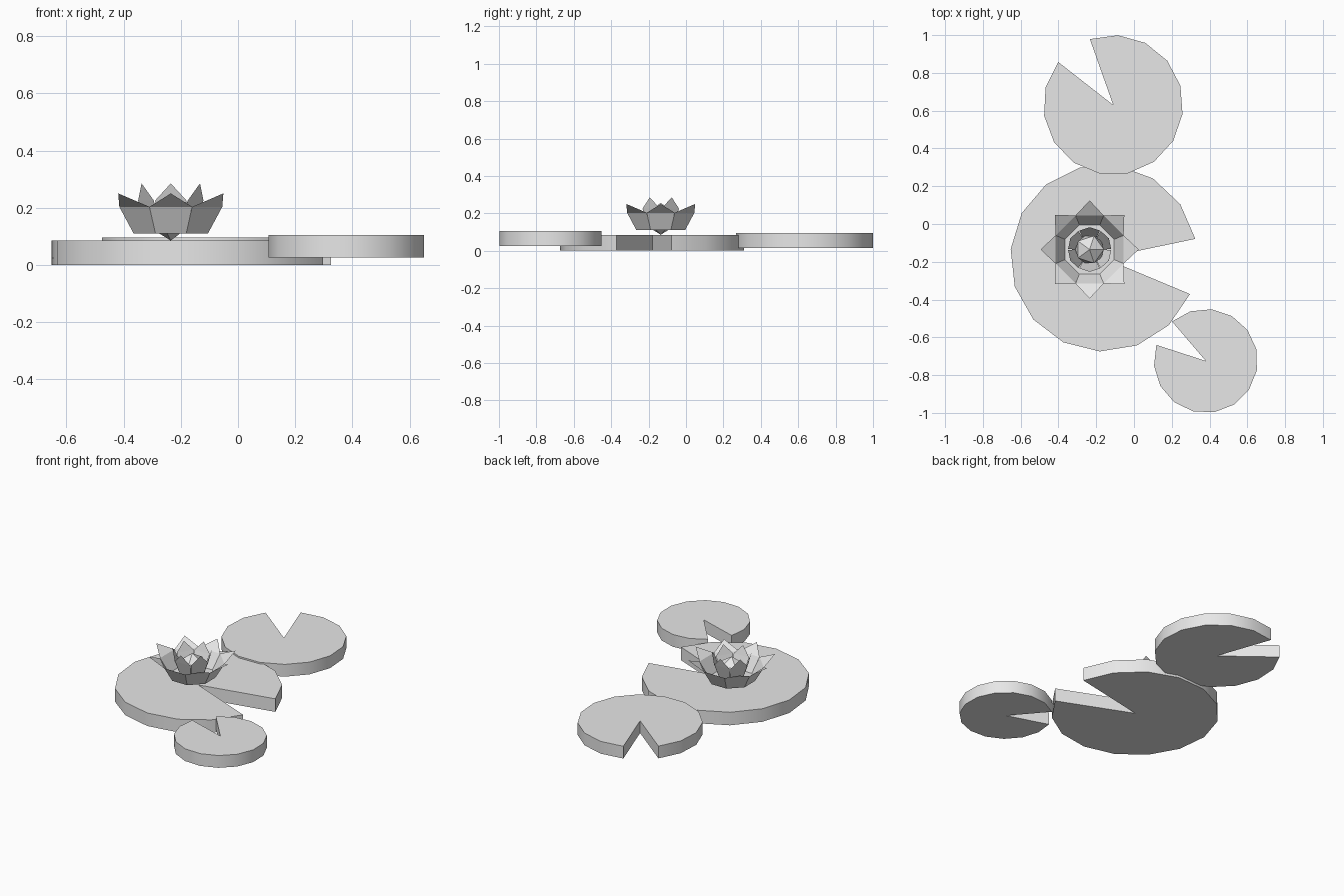
import bpy, bmesh
from math import sin, cos, radians, tau, pi
from mathutils import Matrix, Vector

cube = bpy.data.objects.get("Cube")
if cube:
    bpy.data.objects.remove(cube, do_unlink=True)

# Single plain material
grey = bpy.data.materials.new("plain_grey")
grey.use_nodes = True
colour = (0.8, 0.8, 0.8, 1)
grey.diffuse_color = colour
grey.node_tree.nodes["Principled BSDF"].inputs["Base Color"].default_value = colour


def add_object(name, bm, smooth=False):
    mesh = bpy.data.meshes.new(name)
    bm.to_mesh(mesh)
    bm.free()
    mesh.materials.append(grey)
    obj = bpy.data.objects.new(name, mesh)
    bpy.context.collection.objects.link(obj)
    if smooth:
        bpy.ops.object.select_all(action="DESELECT")
        obj.select_set(True)
        bpy.context.view_layer.objects.active = obj
        bpy.ops.object.shade_smooth_by_angle(angle=radians(30))
    return obj


def lily_pad(name, x, y, z, radius, start, sweep, thickness=0.08, sides=14):
    """Thick disc with a wedge notch whose point is the centre."""
    bm = bmesh.new()
    outline = [bm.verts.new((x, y, z))]
    for i in range(sides + 1):
        a = radians(start + sweep * i / sides)
        outline.append(bm.verts.new((x + radius * cos(a), y + radius * sin(a), z)))
    face = bm.faces.new(outline)
    ext = bmesh.ops.extrude_face_region(bm, geom=[face], use_keep_orig=True)
    top = [v for v in ext["geom"] if isinstance(v, bmesh.types.BMVert)]
    bmesh.ops.translate(bm, verts=top, vec=(0, 0, thickness))
    bmesh.ops.recalc_face_normals(bm, faces=bm.faces)
    add_object(name, bm, smooth=True)


def petal_ring(name, centre, count, turn, base, shoulder, tip):
    """Ring of pointed petals; base and shoulder are (reach, half width, height)."""
    bm = bmesh.new()
    for i in range(count):
        spin = Matrix.Rotation(turn + tau * i / count, 3, "Z")
        (br, bw, bz), (sr, sw, sz), (tr, tz) = base, shoulder, tip
        pts = [(br, -bw, bz), (br, bw, bz), (sr, sw, sz), (tr, 0, tz), (sr, -sw, sz)]
        v = [bm.verts.new(spin @ Vector(p) + centre) for p in pts]
        bm.faces.new((v[4], v[2], v[1], v[0])).normal_flip()
        bm.faces.new((v[2], v[4], v[3])).normal_flip()
    add_object(name, bm)


# Floating pads
lily_pad("large_pad", -0.16, -0.18, 0, 0.495, 11.8, 325.5, 0.085)
lily_pad("back_pad", -0.11, 0.63, 0.015, 0.37, 142, 327.5)
lily_pad("small_pad", 0.38, -0.725, 0.025, 0.275, 162, 328.5)

# Blossom petals
flower = Vector((-0.235, -0.135, 0))
petal_ring("outer_petals", flower, 8, 0,
           (0.13, 0.054, 0.11), (0.18, 0.0745, 0.203), (0.26, 0.25))
petal_ring("inner_petals", flower, 6, pi / 6,
           (0.065, 0.037, 0.12), (0.1, 0.055, 0.225), (0.118, 0.285))

# Floor joining the outer petals
bm = bmesh.new()
bmesh.ops.create_circle(bm, cap_ends=True, segments=8, radius=0.141,
                        matrix=Matrix.Translation(flower + Vector((0, 0, 0.11)))
                        @ Matrix.Rotation(pi / 8, 4, "Z"))
add_object("petal_floor", bm)

# Faceted bud in the middle
bm = bmesh.new()
bmesh.ops.create_icosphere(bm, subdivisions=1, radius=0.085,
                           matrix=Matrix.Translation(flower + Vector((0, 0, 0.17))))
add_object("flower_bud", bm)
